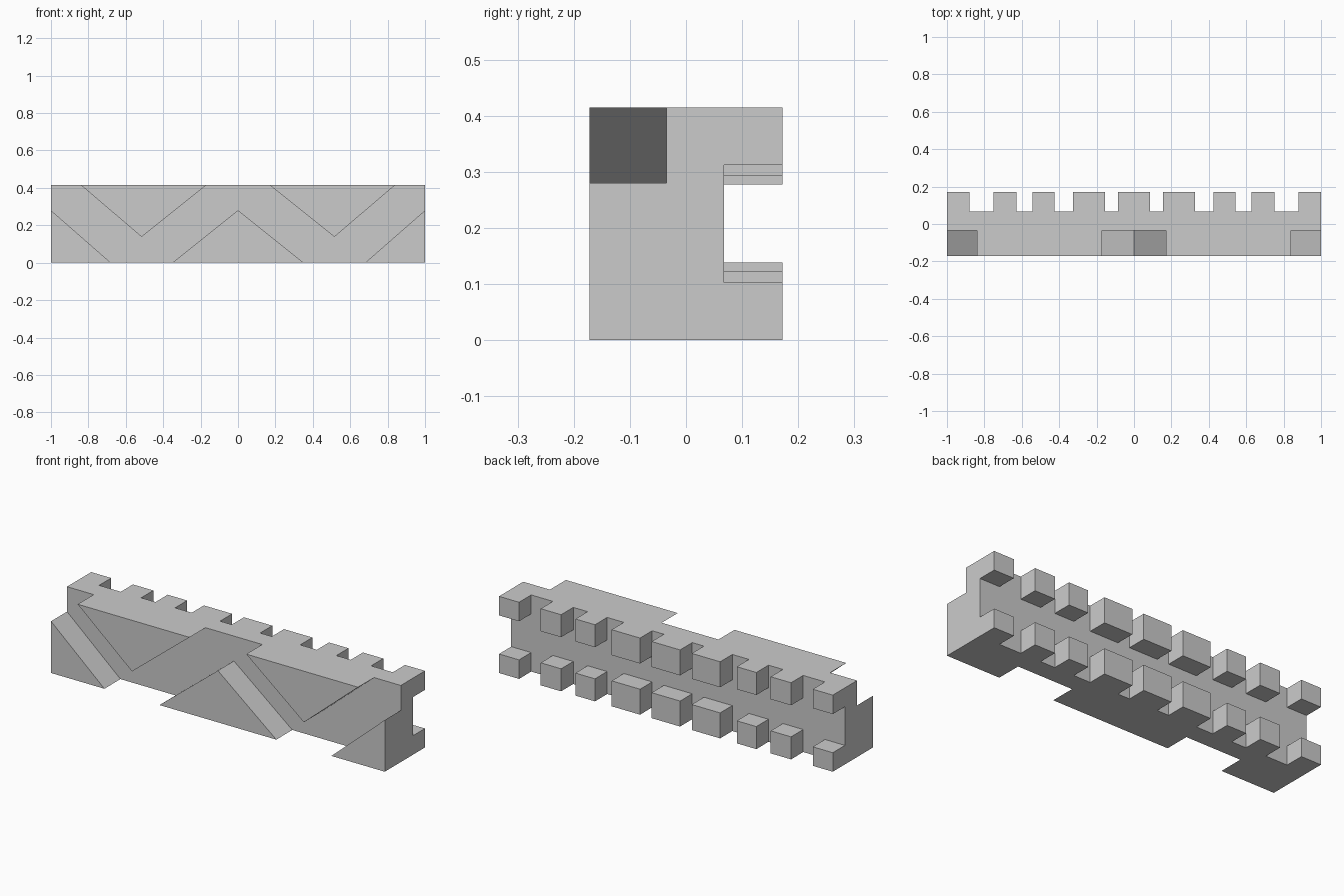
import bpy
import bmesh

if "Cube" in bpy.data.objects:
    bpy.data.objects.remove(bpy.data.objects["Cube"], do_unlink=True)

stone = bpy.data.materials.new("plain_grey")
stone.use_nodes = True
GREY = (0.6, 0.6, 0.6, 1)
stone.diffuse_color = GREY
stone.node_tree.nodes["Principled BSDF"].inputs["Base Color"].default_value = GREY

HALF, TOP = 1.0, 0.415
FRONT, CORE_FRONT, CORE_BACK, BACK = -0.172, -0.035, 0.068, 0.172
PEAK, DIP = 0.28, 0.138


def prism(name, outline, y0, y1):
    """Extrude an x-z outline from y0 back to y1."""
    bm = bmesh.new()
    face = bm.faces.new([bm.verts.new((x, y0, z)) for x, z in outline])
    new = bmesh.ops.extrude_face_region(bm, geom=[face])["geom"]
    moved = [v for v in new if isinstance(v, bmesh.types.BMVert)]
    bmesh.ops.translate(bm, verts=moved, vec=(0, y1 - y0, 0))
    bmesh.ops.recalc_face_normals(bm, faces=bm.faces)
    mesh = bpy.data.meshes.new(name)
    bm.to_mesh(mesh)
    bm.free()
    mesh.materials.append(stone)
    obj = bpy.data.objects.new(name, mesh)
    bpy.context.collection.objects.link(obj)
    return obj


def block(name, x0, x1, z0, z1, y0, y1):
    return prism(name, [(x0, z0), (x1, z0), (x1, z1), (x0, z1)], y0, y1)


# Central slab
block("core", -HALF, HALF, 0, TOP, CORE_FRONT, CORE_BACK)

# Raised triangles leaving a zigzag channel across the front
prism("centre_triangle", [(-0.35, 0), (0.35, 0), (0, PEAK)], FRONT, CORE_FRONT)
for side, s in (("left", 1), ("right", -1)):
    prism(side + "_upper_triangle",
          [(s * 0.17, TOP), (s * 0.84, TOP), (s * 0.515, DIP)], FRONT, CORE_FRONT)
    prism(side + "_corner_triangle",
          [(s * 0.68, 0), (s * HALF, 0), (s * HALF, PEAK)], FRONT, CORE_FRONT)

# Two rows of back teeth: inner edge, outer edge, height
teeth = [(0.155, 0.325, 0.138), (0.425, 0.542, 0.122),
         (0.628, 0.75, 0.122), (0.88, HALF, 0.103)]
spans = [(-0.085, 0.085, 0.138)]
for a, b, h in teeth:
    spans += [(a, b, h), (-b, -a, h)]
for a, b, h in spans:
    block("lower_tooth", a, b, 0, h, CORE_BACK, BACK)
    block("upper_tooth", a, b, TOP - h, TOP, CORE_BACK, BACK)
